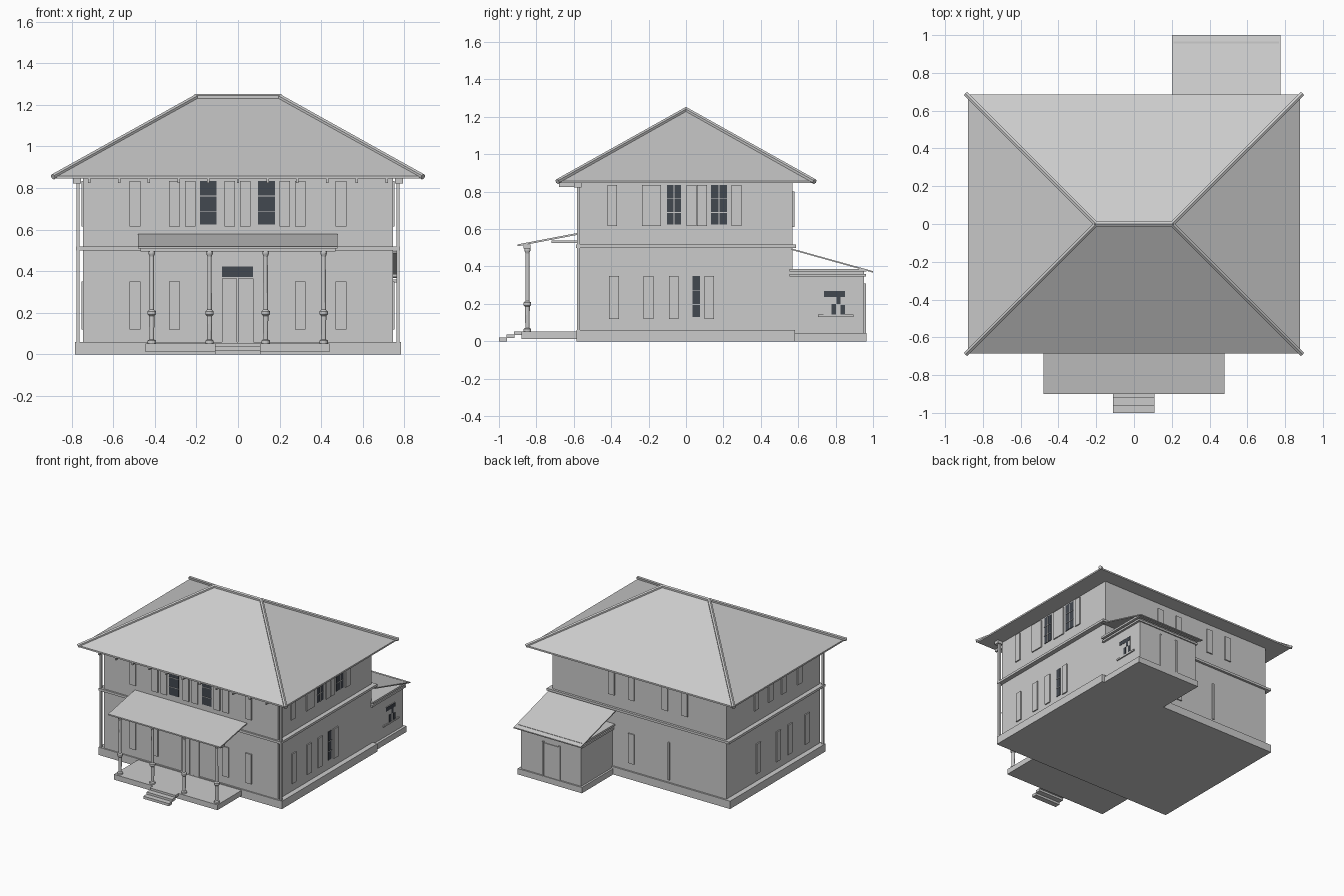
import bpy
import bmesh
from mathutils import Vector

if "Cube" in bpy.data.objects:
    bpy.data.objects.remove(bpy.data.objects["Cube"], do_unlink=True)


def material(name, colour):
    mat = bpy.data.materials.new(name)
    mat.use_nodes = True
    mat.diffuse_color = colour
    mat.node_tree.nodes["Principled BSDF"].inputs["Base Color"].default_value = colour
    return mat


GREY = material("light_grey", (0.6, 0.6, 0.6, 1))
GLASS = material("dark_glass", (0.055, 0.065, 0.08, 1))


def finish(name, bm, mat=GREY):
    bmesh.ops.recalc_face_normals(bm, faces=bm.faces)
    mesh = bpy.data.meshes.new(name)
    bm.to_mesh(mesh)
    bm.free()
    mesh.materials.append(mat)
    obj = bpy.data.objects.new(name, mesh)
    bpy.context.collection.objects.link(obj)
    return obj


def hull(name, points, mat=GREY):
    bm = bmesh.new()
    for p in points:
        bm.verts.new(p)
    bmesh.ops.convex_hull(bm, input=bm.verts)
    bmesh.ops.dissolve_limit(bm, angle_limit=0.01, verts=bm.verts, edges=bm.edges)
    return finish(name, bm, mat)


def box(name, xs, ys, zs, mat=GREY):
    return hull(name, [(x, y, z) for x in xs for y in ys for z in zs], mat)


def slope(name, xs, low, high, thick):
    """Thin roof plate running between two (y, z) points."""
    return hull(name, [(x, y, z + t) for x in xs for y, z in (low, high) for t in (0, thick)])


def bar(name, a, b, radius, sides=6):
    a, b = Vector(a), Vector(b)
    bm = bmesh.new()
    bmesh.ops.create_cone(bm, cap_ends=True, segments=sides, radius1=radius,
                          radius2=radius, depth=(b - a).length)
    bm.transform((b - a).to_track_quat('Z', 'Y').to_matrix().to_4x4())
    bmesh.ops.translate(bm, vec=(a + b) / 2, verts=bm.verts)
    return finish(name, bm)


def turned(name, x, y, profile, sides=12):
    """Turned post from (radius, z) pairs."""
    bm = bmesh.new()
    rings = []
    for r, z in profile:
        ring = bmesh.ops.create_circle(bm, segments=sides, radius=r)["verts"]
        bmesh.ops.translate(bm, vec=(x, y, z), verts=ring)
        rings.append(ring)
    for low, high in zip(rings, rings[1:]):
        for i in range(sides):
            j = (i + 1) % sides
            bm.faces.new((low[i], low[j], high[j], high[i]))
    bm.faces.new(rings[0])
    bm.faces.new(rings[-1])
    return finish(name, bm)


WALL_X, FRONT, BACK = 0.745, -0.575, 0.57
SIDES = {"front": FRONT, "rear": BACK, "left": WALL_X, "right": -WALL_X}


def plate(name, side, centre, width, zs, mat=GREY, out=0.009, offset=None):
    """Thin plate lying on one wall of the house."""
    face = SIDES[side] if offset is None else offset
    sign = 1 if face > 0 else -1
    across = (centre - width / 2, centre + width / 2)
    depth = (face - sign * 0.004, face + sign * out)
    if side in ("front", "rear"):
        return box(name, across, depth, zs, mat)
    return box(name, depth, across, zs, mat)


# Main walls, plinth and storey band
box("plinth", (-0.785, 0.785), (-0.585, 0.583), (0, 0.06))
box("main_walls", (-WALL_X, WALL_X), (FRONT, BACK), (0.06, 0.85))
box("storey_band", (-0.78, 0.78), (-0.588, 0.588), (0.5, 0.518))

# Front corner posts, with a gap to the wall
for s in (-1, 1):
    box("corner_post", (s * 0.762, s * 0.778), (-0.583, -0.567), (0.06, 0.85))
    box("eave_end", (s * 0.755, s * 0.795), (-0.6, -0.56), (0.822, 0.85))

# Hipped roof with ridge and hip caps
EX, EY, RX = 0.88, 0.685, 0.2
eaves = [(x, y, z) for x in (-EX, EX) for y in (-EY, EY) for z in (0.845, 0.857)]
hull("main_roof", eaves + [(-RX, 0, 1.238), (RX, 0, 1.238)])
bar("ridge_cap", (-0.21, 0, 1.238), (0.21, 0, 1.238), 0.014)
for sx in (-1, 1):
    for sy in (-1, 1):
        bar("hip_cap", (sx * 0.89, sy * 0.688, 0.854), (sx * RX, 0, 1.238), 0.014)

# Rafter ends beneath the front eave
for i in range(11):
    x = -0.715 + i * 0.143
    box("rafter_end", (x - 0.006, x + 0.006), (-0.68, FRONT), (0.825, 0.847))

# Shutters on each wall
UP, DOWN = (0.615, 0.835), (0.12, 0.35)
shutters = [
    ("front", UP, (-0.495, -0.305, -0.23, -0.04, 0.035, 0.225, 0.3, 0.495)),
    ("front", DOWN, (-0.495, -0.305, 0.3, 0.495)),
    ("left", UP, (-0.395, -0.21, -0.16, 0.03, 0.085, 0.27)),
    ("left", DOWN, (-0.385, -0.2, -0.065, 0.125)),
    ("right", UP, (-0.32, -0.125, 0.035, 0.21)),
    ("right", DOWN, (-0.41, -0.2, -0.06, 0.184)),
    ("rear", (0.61, 0.8), (-0.39, -0.22, 0.066, 0.235)),
    ("rear", DOWN, (0.066,)),
]
for side, zs, places in shutters:
    for c in places:
        plate(side + "_shutter", side, c, 0.052, zs)
plate("rear_pipe", "rear", -0.255, 0.014, (0.08, 0.37))

# Glazed windows with thin glazing bars
windows = [("front", -0.143, 0.08, UP), ("front", 0.137, 0.08, UP),
           ("left", -0.064, 0.075, UP), ("left", 0.177, 0.085, UP),
           ("left", 0.055, 0.04, DOWN)]
for side, c, w, (z0, z1) in windows:
    plate("window_glass", side, c, w, (z0 + 0.01, z1), GLASS, 0.004)
    for k in (1, 2):
        z = z0 + (z1 - z0) * k / 3
        plate("glazing_bar", side, c, w, (z - 0.002, z + 0.002), GREY, 0.007)
    if side == "left" and w > 0.05:
        plate("glazing_upright", side, c, 0.006, (z0 + 0.01, z1), GREY, 0.007)

# Double front door with a transom light
for c in (-0.041, 0.037):
    plate("door_leaf", "front", c, 0.074, (0.055, 0.365))
plate("transom_light", "front", -0.002, 0.15, (0.372, 0.422), GLASS, 0.005)

# Porch floor and steps
box("porch_floor", (-0.445, 0.44), (-0.88, -0.57), (0.012, 0.053))
for i, z in enumerate((0.02, 0.037, 0.053)):
    y = -1 + i * 0.04
    box("porch_step", (-0.11, 0.108), (y, y + 0.042), (z - 0.02, z))

# Porch columns, beams and lean-to roof
column = [(0.02, 0.053), (0.02, 0.066), (0.011, 0.072), (0.013, 0.185), (0.02, 0.192),
          (0.02, 0.207), (0.011, 0.215), (0.01, 0.47), (0.016, 0.485), (0.016, 0.5)]
for x in (-0.415, -0.137, 0.133, 0.412):
    turned("porch_column", x, -0.848, column)
box("porch_beam", (-0.47, 0.47), (-0.868, -0.832), (0.495, 0.518))
for s in (-1, 1):
    box("porch_side_beam", (s * 0.4, s * 0.425), (-0.72, FRONT), (0.525, 0.54))
slope("porch_roof", (-0.48, 0.478), (-0.9, 0.508), (FRONT, 0.57), 0.01)

# Rear annex with a raised lean-to roof
box("annex_plinth", (0.215, 0.765), (0.55, 0.965), (0, 0.045))
box("annex_walls", (0.23, 0.745), (0.55, 0.953), (0.045, 0.372))
box("annex_cornice", (0.215, 0.762), (0.553, 0.962), (0.345, 0.36))
box("annex_ceiling", (0.21, 0.768), (0.553, 0.965), (0.372, 0.387))
slope("annex_roof", (0.2, 0.775), (1.0, 0.367), (0.565, 0.488), 0.008)

# Annex door and its frame
plate("annex_door", "rear", 0.482, 0.13, (0.045, 0.3), GREY, 0.006, 0.953)
for c in (0.412, 0.552):
    plate("annex_door_jamb", "rear", c, 0.014, (0.045, 0.31), GREY, 0.009, 0.953)

# Annex window with partly closed panes
plate("annex_window", "left", 0.793, 0.115, (0.13, 0.27), GREY, 0.004)
plate("annex_pane_top", "left", 0.793, 0.112, (0.238, 0.268), GLASS, 0.006)
plate("annex_pane_middle", "left", 0.815, 0.022, (0.2, 0.24), GLASS, 0.006)
plate("annex_pane_low", "left", 0.79, 0.026, (0.132, 0.2), GLASS, 0.006)
plate("annex_pane_side", "left", 0.838, 0.022, (0.132, 0.195), GLASS, 0.006)
plate("annex_sill", "left", 0.8, 0.19, (0.13, 0.142))
